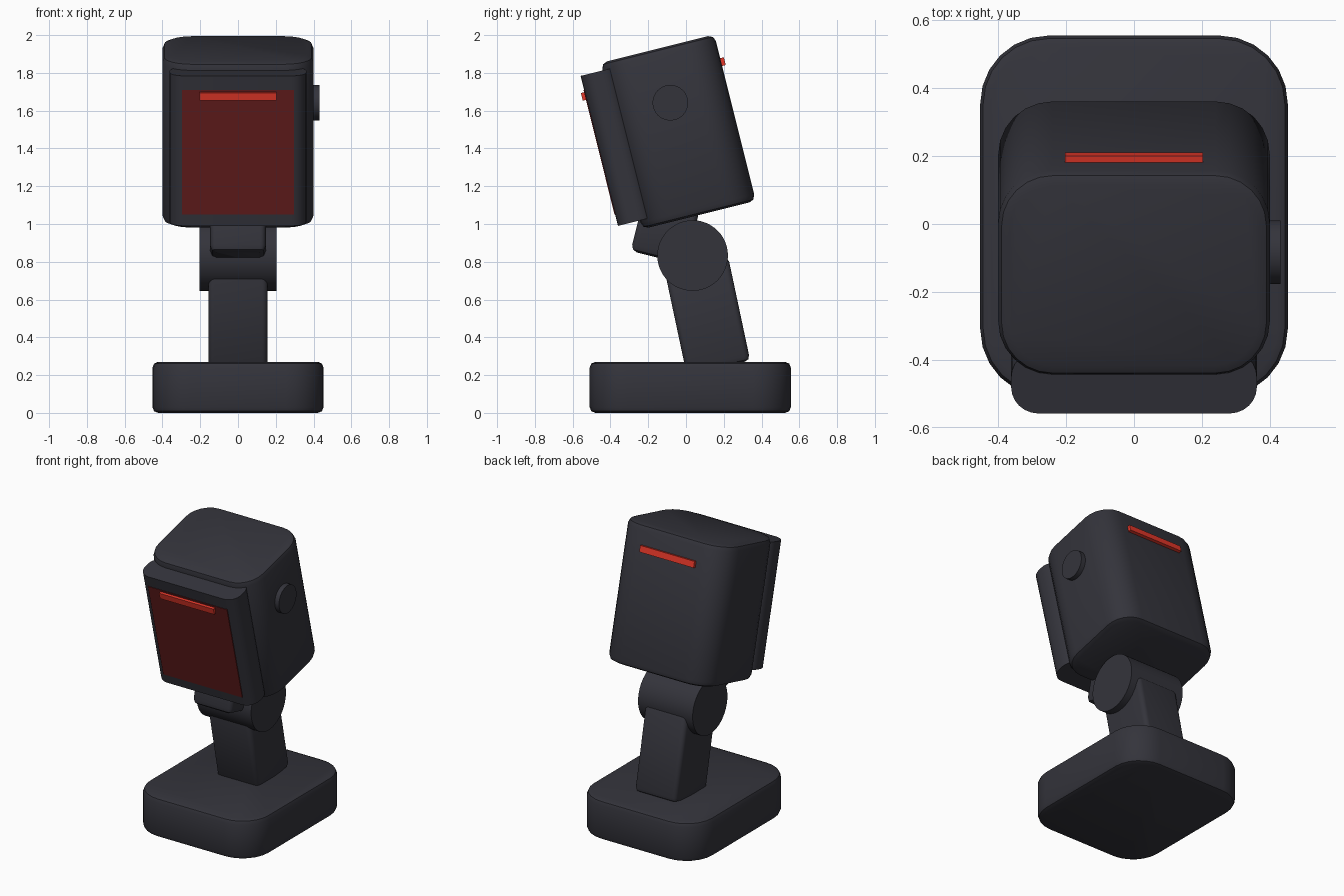
import bpy, bmesh, math
from mathutils import Matrix

if "Cube" in bpy.data.objects:
    bpy.data.objects.remove(bpy.data.objects["Cube"])


def mat(name, col):
    m = bpy.data.materials.new(name)
    m.diffuse_color = (*col, 1)
    m.use_nodes = True
    m.node_tree.nodes["Principled BSDF"].inputs["Base Color"].default_value = m.diffuse_color
    return m


BODY = mat("charcoal", (0.034, 0.034, 0.044))
GLASS = mat("dark red glass", (0.13, 0.012, 0.012))
GLOW = mat("bright red", (0.77, 0.038, 0.022))


def finish(name, bm, material, tilt):
    # tilt about the world x axis through the origin
    bmesh.ops.recalc_face_normals(bm, faces=bm.faces)
    bm.transform(Matrix.Rotation(math.radians(tilt), 4, 'X'))
    me = bpy.data.meshes.new(name)
    bm.to_mesh(me)
    bm.free()
    me.materials.append(material)
    ob = bpy.data.objects.new(name, me)
    bpy.context.collection.objects.link(ob)
    bpy.ops.object.select_all(action='DESELECT')
    ob.select_set(True)
    bpy.context.view_layer.objects.active = ob
    bpy.ops.object.shade_smooth_by_angle(angle=math.radians(35))
    return ob


def box(name, material, x, y, z, corner=0, edge=0, tilt=0):
    """Box of half width x, spans y and z, rounded upright corners and softened rims."""
    bm = bmesh.new()
    bmesh.ops.create_cube(bm, size=1)
    for v in bm.verts:
        v.co.x *= 2 * x
        v.co.y = y[0] if v.co.y < 0 else y[1]
        v.co.z = z[0] if v.co.z < 0 else z[1]
    if corner:
        up = [e for e in bm.edges if abs(e.verts[0].co.z - e.verts[1].co.z) > 1e-4]
        bmesh.ops.bevel(bm, geom=up, offset=corner, segments=6, profile=0.5, affect='EDGES')
    if edge:
        rim = [e for e in bm.edges if abs(e.verts[0].co.z - e.verts[1].co.z) < 1e-4]
        bmesh.ops.bevel(bm, geom=rim, offset=edge, segments=2, profile=0.5, affect='EDGES')
    return finish(name, bm, material, tilt)


def disc(name, x0, x1, y, z, r):
    # cylinder lying along x
    bm = bmesh.new()
    bmesh.ops.create_cone(bm, cap_ends=True, segments=48, radius1=r, radius2=r, depth=x1 - x0)
    bm.transform(Matrix.Translation(((x0 + x1) / 2, y, z)) @ Matrix.Rotation(math.pi / 2, 4, 'Y'))
    return finish(name, bm, BODY, 0)


# Stand
box("base", BODY, 0.453, (-0.51, 0.555), (0, 0.27), 0.2, 0.03)
box("arm", BODY, 0.157, (0.046, 0.39), (0.2, 0.765), 0.03, 0.03, tilt=12)
disc("hinge", -0.205, 0.205, 0.035, 0.833, 0.187)
box("neck", BODY, 0.147, (-0.492, -0.19), (0.761, 1.06), 0.03, 0.035, tilt=-14)

# Tilted head
HEAD = 14
box("head", BODY, 0.4, (0.01, 0.63), (1.0, 1.907), 0.16, 0.035, tilt=HEAD)
box("front_panel", BODY, 0.362, (-0.11, 0.08), (1.048, 1.866), 0.08, 0, tilt=HEAD)
box("front_window", GLASS, 0.297, (-0.113, -0.108), (1.11, 1.79), tilt=HEAD)
box("front_light", GLOW, 0.204, (-0.13, -0.105), (1.736, 1.778), tilt=HEAD)
box("rear_light", GLOW, 0.204, (0.61, 0.65), (1.736, 1.778), tilt=HEAD)
disc("side_button", 0.38, 0.432, -0.083, 1.642, 0.094)
